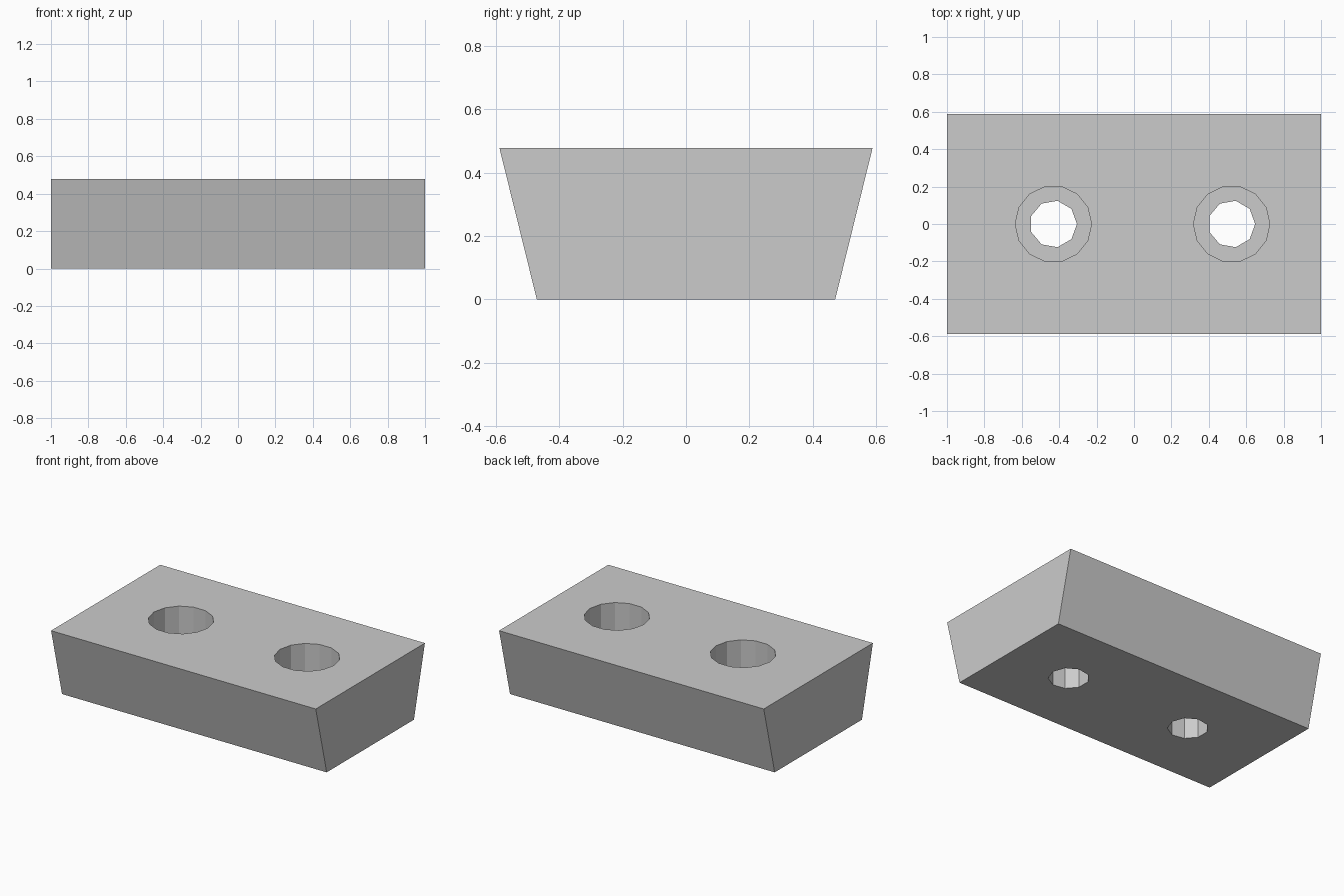
import bpy
import bmesh
from math import cos, sin, tau

HEIGHT = 0.478
TOP_HALF = 0.589
BOTTOM_HALF = 0.471
BORE_FLOOR = 0.24

if "Cube" in bpy.data.objects:
    bpy.data.objects.remove(bpy.data.objects["Cube"], do_unlink=True)

grey = bpy.data.materials.new("light grey")
grey.use_nodes = True
colour = (0.6, 0.6, 0.6, 1)
grey.diffuse_color = colour
grey.node_tree.nodes["Principled BSDF"].inputs["Base Color"].default_value = colour


def prism(name, outline, offset):
    """Extrude a closed outline of 3D points along an offset."""
    bm = bmesh.new()
    face = bm.faces.new([bm.verts.new(p) for p in outline])
    moved = bmesh.ops.extrude_face_region(bm, geom=[face], use_keep_orig=True)["geom"]
    bmesh.ops.translate(bm, vec=offset,
                        verts=[v for v in moved if isinstance(v, bmesh.types.BMVert)])
    bmesh.ops.recalc_face_normals(bm, faces=bm.faces)
    mesh = bpy.data.meshes.new(name)
    bm.to_mesh(mesh)
    bm.free()
    mesh.materials.append(grey)
    obj = bpy.data.objects.new(name, mesh)
    bpy.context.collection.objects.link(obj)
    return obj


def drill(block, x, radius, sides, low, high):
    """Cut a faceted vertical hole through part of the block."""
    ring = [(x + radius * cos(tau * i / sides), radius * sin(tau * i / sides), low)
            for i in range(sides)]
    cutter = prism("hole_cutter", ring, (0, 0, high - low))
    cutter.hide_render = True
    cut = block.modifiers.new("hole", 'BOOLEAN')
    cut.operation = 'DIFFERENCE'
    cut.solver = 'EXACT'
    cut.object = cutter
    bpy.context.view_layer.objects.active = block
    bpy.ops.object.modifier_apply(modifier=cut.name)
    bpy.data.objects.remove(cutter, do_unlink=True)


# Block with front and back sloping inward towards the base
block = prism("tapered_block",
              [(-1, -BOTTOM_HALF, 0), (-1, BOTTOM_HALF, 0),
               (-1, TOP_HALF, HEIGHT), (-1, -TOP_HALF, HEIGHT)], (2, 0, 0))

# Two stepped screw holes: wide bore above, narrow bore through the base
for x in (-0.431, 0.522):
    drill(block, x, 0.204, 14, BORE_FLOOR, HEIGHT + 0.1)
    drill(block, x, 0.126, 9, -0.1, BORE_FLOOR + 0.1)
